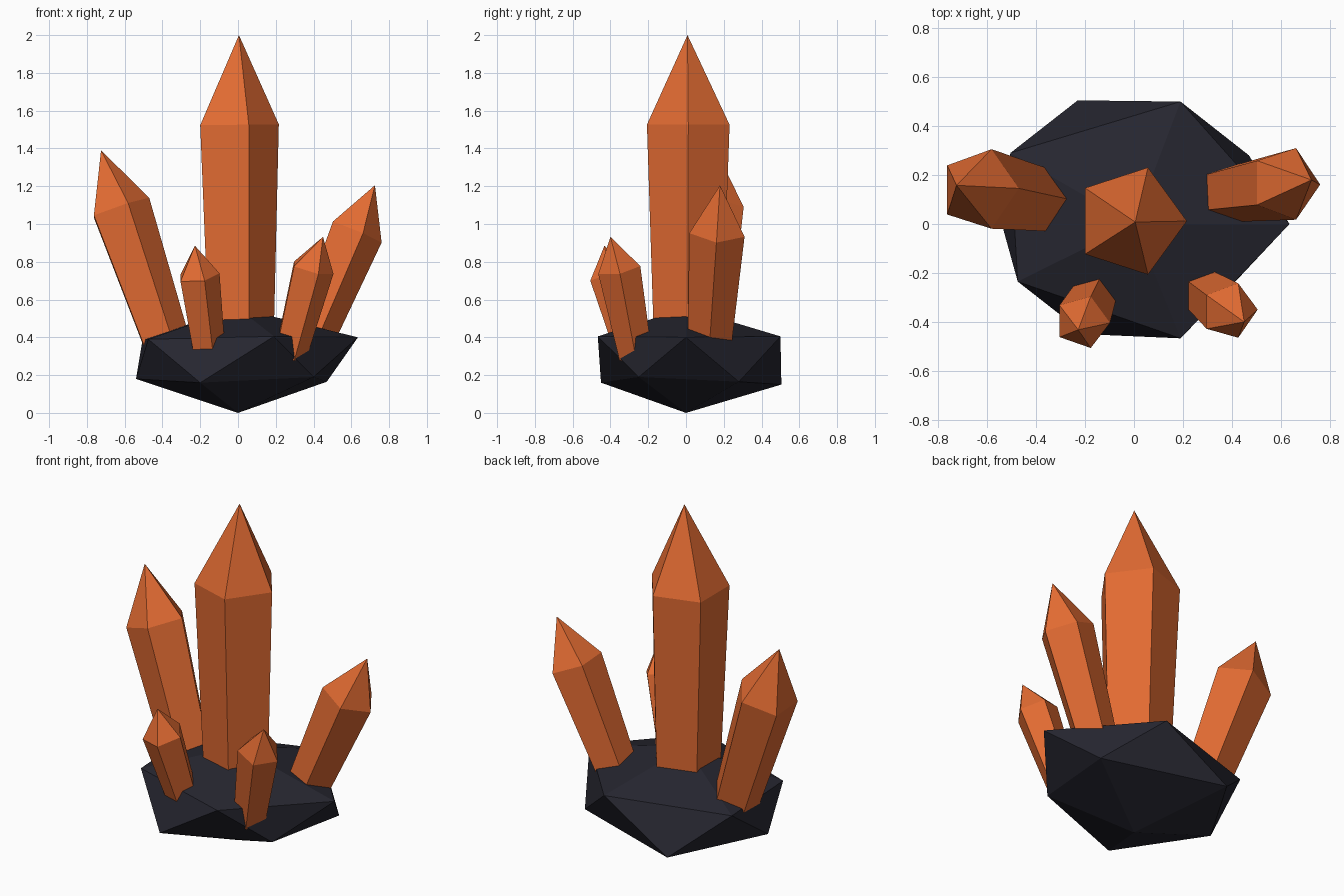
import bpy, bmesh, math
from mathutils import Vector

if "Cube" in bpy.data.objects:
    bpy.data.objects.remove(bpy.data.objects["Cube"])


def material(name, color):
    m = bpy.data.materials.new(name)
    m.diffuse_color = (*color, 1)
    m.use_nodes = True
    m.node_tree.nodes["Principled BSDF"].inputs["Base Color"].default_value = m.diffuse_color
    return m


orange = material("orange crystal", (0.76, 0.147, 0.032))
dark = material("dark stone", (0.019, 0.019, 0.029))


def finish(bm, name, mat):
    bmesh.ops.recalc_face_normals(bm, faces=bm.faces)
    mesh = bpy.data.meshes.new(name)
    bm.to_mesh(mesh)
    bm.free()
    mesh.materials.append(mat)
    bpy.context.collection.objects.link(bpy.data.objects.new(name, mesh))


# Rock: uneven squashed icosahedron, two rings of five between two poles
def rock(name, bottom, lower, upper, top):
    bm = bmesh.new()
    b, t = bm.verts.new(bottom), bm.verts.new(top)
    lo = [bm.verts.new(p) for p in lower]
    up = [bm.verts.new(p) for p in upper]
    for i in range(5):
        j = (i + 1) % 5
        for tri in ((b, lo[j], lo[i]), (lo[i], lo[j], up[j]),
                    (up[i], lo[i], up[j]), (up[i], up[j], t)):
            bm.faces.new(tri)
    finish(bm, name, dark)


# Crystal: five-sided shaft widening to a shoulder, then a point
def crystal(name, base, base_r, shoulder, shoulder_r, tip):
    bm = bmesh.new()
    base, shoulder = Vector(base), Vector(shoulder)
    axis = (shoulder - base).normalized()
    side = Vector((1, 0, 0))
    side = (side - axis * side.dot(axis)).normalized()
    other = axis.cross(side)

    def ring(c, r):
        return [bm.verts.new(c + r * (side * math.cos(a) + other * math.sin(a)))
                for a in (math.tau * i / 5 for i in range(5))]

    lo, up = ring(base, base_r), ring(shoulder, shoulder_r)
    t = bm.verts.new(tip)
    bm.faces.new(lo[::-1])
    for i in range(5):
        j = (i + 1) % 5
        bm.faces.new((lo[i], lo[j], up[j], up[i]))
        bm.faces.new((up[i], up[j], t))
    finish(bm, name, orange)


rock("rock_base", (0, 0, 0),
     [(0.47, 0.28, 0.165), (-0.23, 0.505, 0.15), (-0.54, 0, 0.18),
      (-0.2, -0.45, 0.16), (0.4, -0.25, 0.19)],
     [(0.635, 0, 0.4), (0.19, 0.5, 0.405), (-0.505, 0.29, 0.39),
      (-0.475, -0.235, 0.39), (0.19, -0.467, 0.405)],
     (0, 0, 0.555))

crystal("main_crystal", (0, 0.01, 0.35), 0.188, (-0.014, 0.012, 1.525), 0.23, (0.005, 0.008, 2))
crystal("left_crystal", (-0.371, 0.094, 0.32), 0.132, (-0.632, 0.142, 1.084), 0.171, (-0.725, 0.158, 1.39))
crystal("right_crystal", (0.362, 0.123, 0.34), 0.12, (0.618, 0.165, 0.96), 0.154, (0.725, 0.18, 1.205))
crystal("small_left_crystal", (-0.156, -0.28, 0.3), 0.09, (-0.212, -0.4, 0.725), 0.115, (-0.228, -0.432, 0.885))
crystal("small_right_crystal", (0.27, -0.267, 0.3), 0.092, (0.39, -0.355, 0.765), 0.119, (0.45, -0.4, 0.932))
